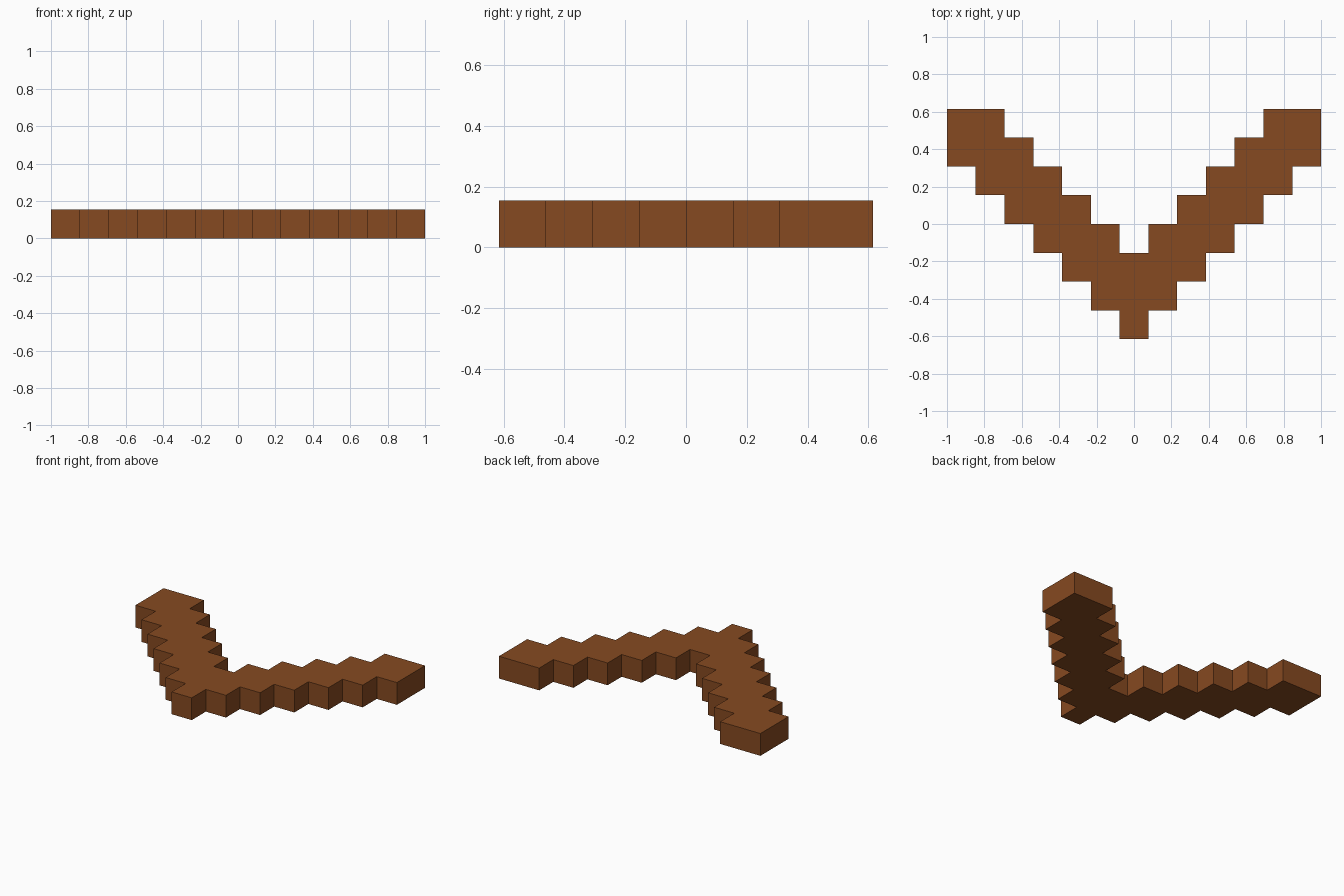
import bpy
import bmesh

cube = bpy.data.objects.get("Cube")
if cube:
    bpy.data.objects.remove(cube, do_unlink=True)

UNIT = 2 / 13   # side of one grid cell
STEPS = 6       # stair steps along each arm

# Wood material
wood = bpy.data.materials.new("brown wood")
wood.use_nodes = True
color = (0.24, 0.068, 0.015, 1)
wood.diffuse_color = color
wood.node_tree.nodes["Principled BSDF"].inputs["Base Color"].default_value = color


def stair(x, y, count):
    """Points climbing up then outward, one cell per step."""
    points = []
    for i in range(count):
        points += [(x + i, y + i), (x + i, y + i + 1)]
    return points


# Right half of the stepped outline: outer edge, square tip, inner edge
outer = stair(0.5, -4, STEPS) + [(0.5 + STEPS, STEPS - 4)]
inner = stair(0.5, -1, STEPS - 1)
half = outer + [(0.5 + STEPS, 4)] + inner[::-1]
outline = half + [(-x, y) for x, y in reversed(half)]

# Boomerang body: outline extruded upward by one cell
bm = bmesh.new()
base = bm.faces.new([bm.verts.new((x * UNIT, y * UNIT, 0)) for x, y in outline])
top = bmesh.ops.extrude_face_region(bm, geom=[base], use_keep_orig=True)["geom"]
bmesh.ops.translate(bm, vec=(0, 0, UNIT),
                    verts=[v for v in top if isinstance(v, bmesh.types.BMVert)])
bmesh.ops.recalc_face_normals(bm, faces=bm.faces)

mesh = bpy.data.meshes.new("boomerang_body")
bm.to_mesh(mesh)
bm.free()
mesh.materials.append(wood)
bpy.context.collection.objects.link(bpy.data.objects.new("boomerang_body", mesh))
